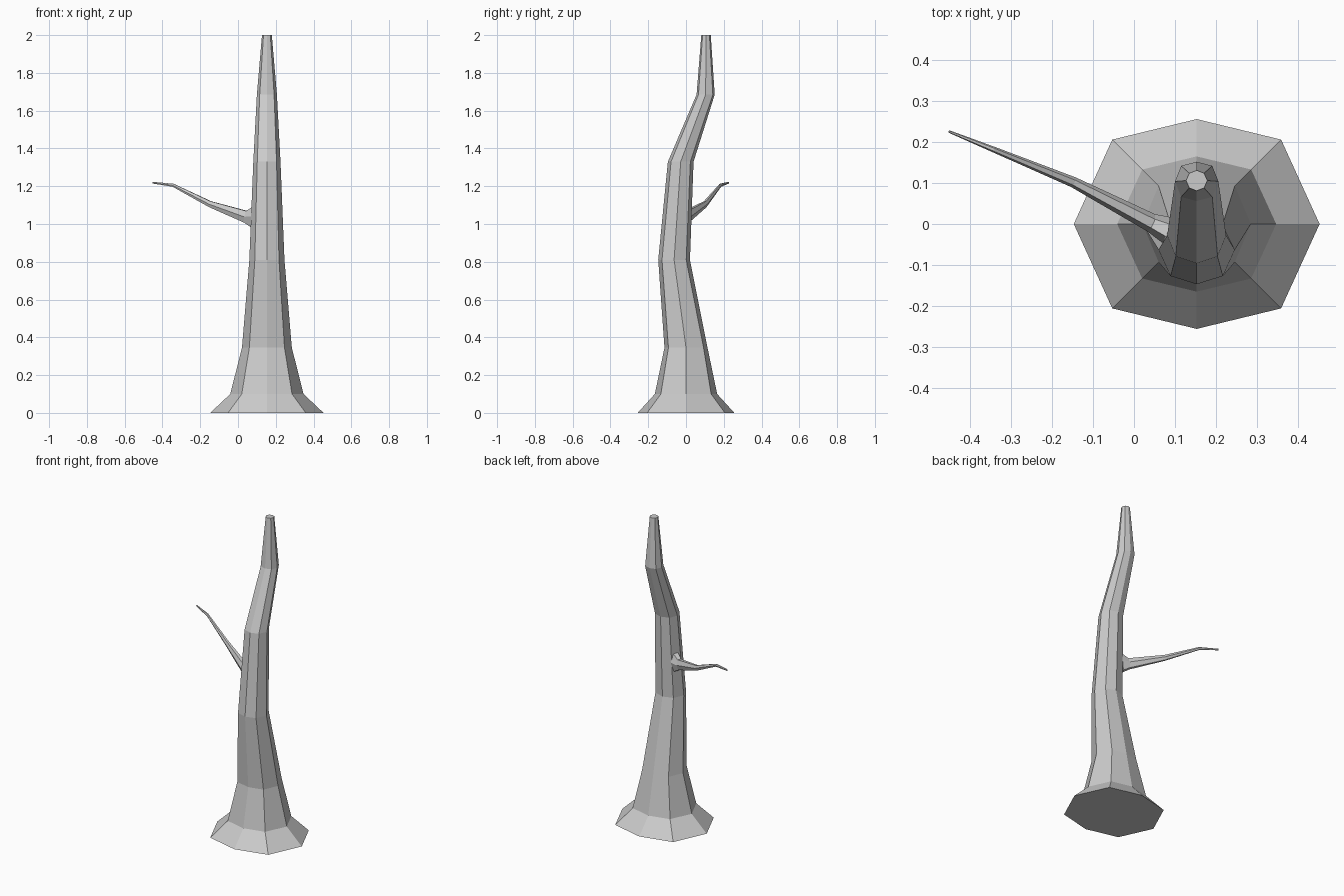
import bpy, bmesh
from mathutils import Vector

if "Cube" in bpy.data.objects:
    bpy.data.objects.remove(bpy.data.objects["Cube"])


def loft(name, rings):
    """Skin a list of equal-sized point rings and cap both ends."""
    bm = bmesh.new()
    loops = [[bm.verts.new(p) for p in ring] for ring in rings]
    n = len(loops[0])
    for a, b in zip(loops, loops[1:]):
        for i in range(n):
            j = (i + 1) % n
            bm.faces.new((a[i], a[j], b[j], b[i]))
    bm.faces.new(loops[0])
    bm.faces.new(loops[-1])
    bmesh.ops.recalc_face_normals(bm, faces=bm.faces)
    mesh = bpy.data.meshes.new(name)
    bm.to_mesh(mesh)
    bm.free()
    obj = bpy.data.objects.new(name, mesh)
    bpy.context.collection.objects.link(obj)
    return obj


# Trunk: eight-sided rings (z, centre y, x radius, y radius, diagonal offset)
trunk_rings = []
for z, cy, rx, ry, d in [
    (0.0, 0.0, 0.30, 0.256, 0.206),
    (0.10, 0.0, 0.194, 0.165, 0.133),
    (0.345, 0.0, 0.132, 0.114, 0.093),
    (0.81, -0.063, 0.093, 0.084, 0.064),
    (1.33, -0.028, 0.072, 0.068, 0.051),
    (1.685, 0.104, 0.053, 0.048, 0.038),
    (2.0, 0.106, 0.026, 0.025, 0.018),
]:
    outline = [(rx, 0), (d, d), (0, ry), (-d, d), (-rx, 0), (-d, -d), (0, -ry), (d, -d)]
    trunk_rings.append([(0.153 + x, cy + y, z) for x, y in outline])
loft("trunk", trunk_rings)

# Branch: six-sided rings (centre, half width, half height), flared at the trunk
side = Vector((0.42, 0.91, 0))
up = Vector((0.15, -0.07, 0.98))
hexagon = [(1, 0), (0.5, 0.9), (-0.5, 0.9), (-1, 0), (-0.5, -0.9), (0.5, -0.9)]
branch_rings = []
for c, w, h in [
    ((0.085, -0.016, 1.04), 0.034, 0.066),
    ((0.042, 0.003, 1.038), 0.023, 0.035),
    ((-0.148, 0.102, 1.105), 0.013, 0.018),
    ((-0.343, 0.182, 1.205), 0.007, 0.009),
    ((-0.452, 0.226, 1.219), 0.003, 0.005),
]:
    branch_rings.append([Vector(c) + side * (w * a) + up * (h * b) for a, b in hexagon])
loft("branch", branch_rings)
